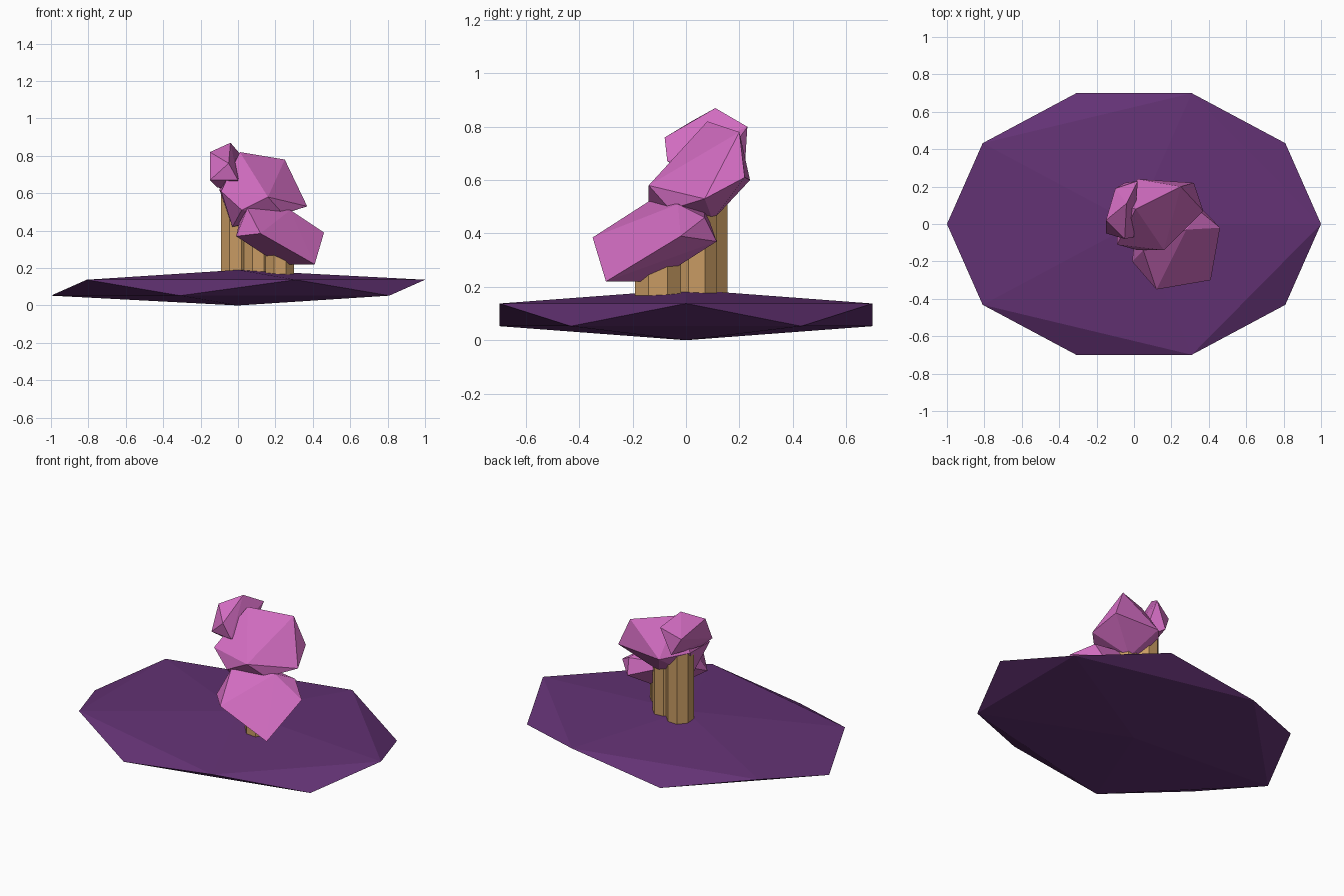
import bpy
import bmesh
from math import radians
from mathutils import Matrix, Vector

default_cube = bpy.data.objects.get("Cube")
if default_cube:
    bpy.data.objects.remove(default_cube, do_unlink=True)


def make_material(name, colour):
    material = bpy.data.materials.new(name)
    material.use_nodes = True
    rgba = (*colour, 1)
    material.diffuse_color = rgba
    material.node_tree.nodes["Principled BSDF"].inputs["Base Color"].default_value = rgba
    return material


def add_object(name, bm, material):
    bmesh.ops.recalc_face_normals(bm, faces=bm.faces)
    mesh = bpy.data.meshes.new(name)
    bm.to_mesh(mesh)
    bm.free()
    mesh.materials.append(material)
    part = bpy.data.objects.new(name, mesh)
    bpy.context.collection.objects.link(part)
    return part


def add_trunk(name, x, y, top, stretch=1):
    # Eight-sided post with its flat sides facing the axes
    bottom = 0.165
    bm = bmesh.new()
    bmesh.ops.create_cone(bm, cap_ends=True, segments=8, radius1=0.082,
                          radius2=0.082, depth=top - bottom,
                          matrix=Matrix.Rotation(radians(22.5), 4, "Z"))
    bmesh.ops.scale(bm, vec=(1, stretch, 1), verts=bm.verts)
    bmesh.ops.translate(bm, vec=(x, y, (top + bottom) / 2), verts=bm.verts)
    add_object(name, bm, bark)


def add_foliage(name, corners):
    # Faceted clump: hull around its corners, given in hundredths
    bm = bmesh.new()
    for corner in corners:
        bm.verts.new(Vector(corner) / 100)
    hull = bmesh.ops.convex_hull(bm, input=bm.verts)
    unused = {v for v in hull["geom_interior"] + hull["geom_unused"]
              if isinstance(v, bmesh.types.BMVert)}
    bmesh.ops.delete(bm, geom=list(unused), context="VERTS")
    add_object(name, bm, leaves)


soil = make_material("dark purple ground", (0.125, 0.032, 0.175))
bark = make_material("tan bark", (0.58, 0.33, 0.125))
leaves = make_material("pink leaves", (0.64, 0.15, 0.53))

# Ground: a flattened twenty-sided ball
bm = bmesh.new()
bmesh.ops.create_icosphere(bm, subdivisions=1, radius=1)
bmesh.ops.scale(bm, vec=(1.118, 0.822, 0.095), verts=bm.verts)
bmesh.ops.translate(bm, vec=(0, 0, 0.095), verts=bm.verts)
add_object("ground_island", bm, soil)

# Trunks
add_trunk("back_trunk", -0.014, 0.079, 0.62)
add_trunk("middle_trunk", 0.108, 0.04, 0.55)
add_trunk("front_trunk", 0.224, -0.105, 0.38, 1.13)

# Foliage clumps
add_foliage("lower_foliage", [
    (46, -2, 39), (41, -30, 22), (12, -35, 38.5), (22, -12, 22),
    (-1, -20, 37), (2, 7, 50), (33, 11.5, 37), (28, -3, 51),
    (5, -14, 52), (35, 7, 46)])
add_foliage("large_foliage", [
    (1, 8, 82), (25, 20, 78), (32, 22, 61), (37, 7, 53),
    (16, -14, 58), (-9, -11, 61), (-3, -2, 42), (12, 10, 45),
    (2, 24, 60), (-10, 10, 62), (24, -6, 49), (2, -14, 51)])
add_foliage("small_foliage", [
    (-4, 11, 87), (-15, 2, 82), (-15, -5, 67), (-5, -8, 76),
    (0, -7, 67), (-11, 0, 63), (2, 23, 80), (-5, 22, 64),
    (-10, 19, 74), (1, 10, 62)])
